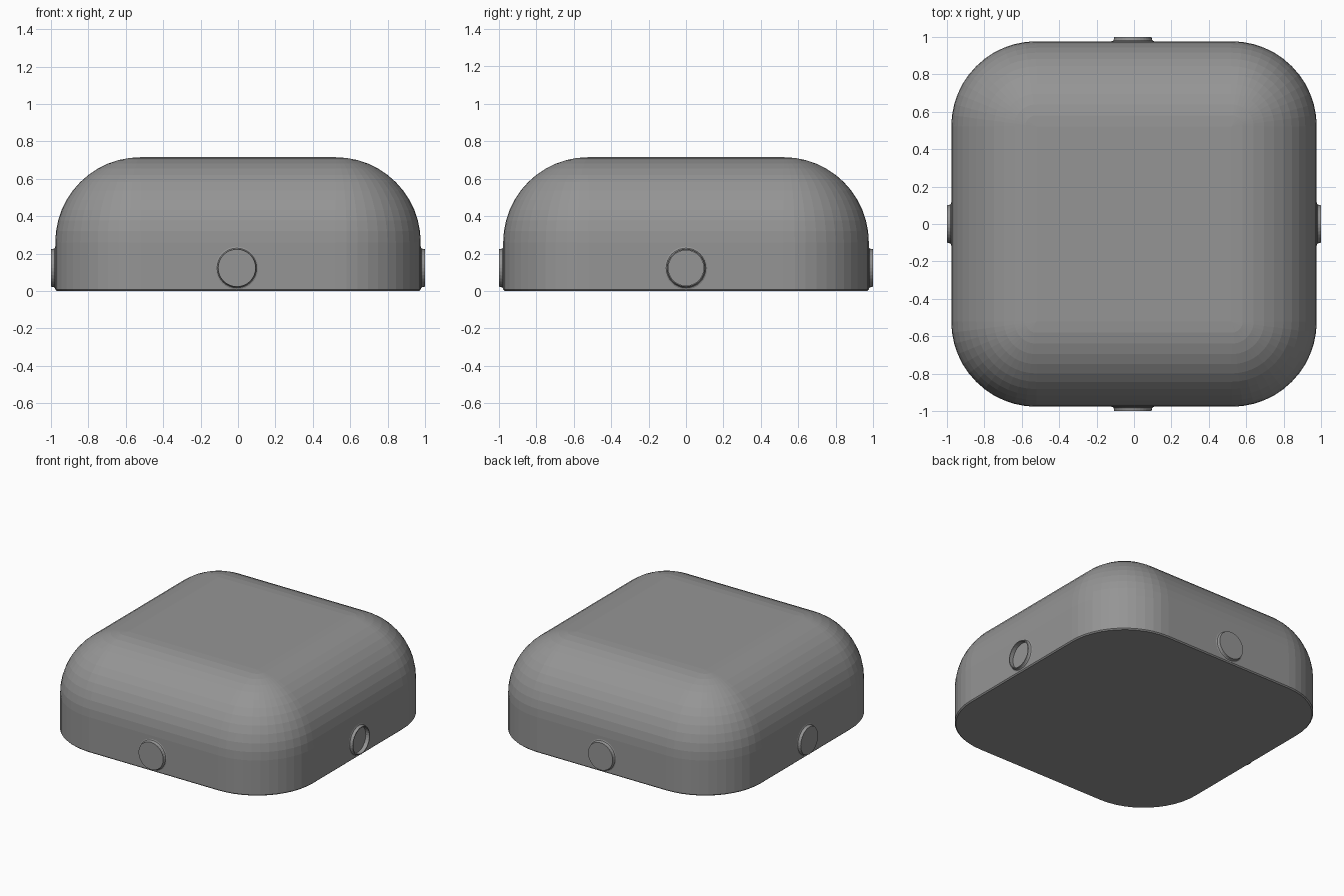
import bpy, bmesh, math
from mathutils import Matrix

if "Cube" in bpy.data.objects:
    bpy.data.objects.remove(bpy.data.objects["Cube"])

HALF, CORE, HEIGHT = 0.977, 0.522, 0.715
R = HALF - CORE          # shared radius of plan corners and top edge
SEG = 12                 # facets per quarter turn
PORT_Z = 0.123

grey = bpy.data.materials.new("mid_grey")
grey.diffuse_color = (0.3, 0.3, 0.3, 1)
grey.use_nodes = True
grey.node_tree.nodes["Principled BSDF"].inputs["Base Color"].default_value = grey.diffuse_color


def finish(name, bm):
    bmesh.ops.remove_doubles(bm, verts=bm.verts[:], dist=1e-5)
    bmesh.ops.recalc_face_normals(bm, faces=bm.faces[:])
    mesh = bpy.data.meshes.new(name)
    bm.to_mesh(mesh)
    bm.free()
    mesh.materials.append(grey)
    ob = bpy.data.objects.new(name, mesh)
    bpy.context.collection.objects.link(ob)
    return ob


def skin(bm, rings):
    for a, b in zip(rings, rings[1:]):
        n = len(a)
        for i in range(n):
            j = (i + 1) % n
            bm.faces.new((a[i], a[j], b[j], b[i]))


def rounded_ring(bm, r, z):
    """Rounded square around the fixed core, with corner radius r."""
    ring = []
    for q, (sx, sy) in enumerate(((1, 1), (-1, 1), (-1, -1), (1, -1))):
        for k in range(SEG + 1):
            t = (q + k / SEG) * math.pi / 2
            ring.append(bm.verts.new((sx * CORE + r * math.cos(t),
                                      sy * CORE + r * math.sin(t), z)))
    return ring


def lathe(name, profile, matrix, n=32):
    """Spin (radius, distance) pairs around x, capping both ends."""
    bm = bmesh.new()
    rings = [[bm.verts.new((d, r * math.cos(2 * math.pi * i / n),
                            r * math.sin(2 * math.pi * i / n))) for i in range(n)]
             for r, d in profile]
    skin(bm, rings)
    bm.faces.new(rings[0])
    bm.faces.new(rings[-1])
    bm.transform(matrix)
    return finish(name, bm)


# Body: flat base, tiny bottom bevel, vertical wall, rounded top
bm = bmesh.new()
levels = [(R - 0.008, 0), (R, 0.008)]
for k in range(SEG + 1):
    a = k / SEG * math.pi / 2
    levels.append((R * math.cos(a) if k < SEG else 0.0005,
                   HEIGHT - R + R * math.sin(a)))
rings = [rounded_ring(bm, r, z) for r, z in levels]
skin(bm, rings)
bm.faces.new(rings[0])
bm.faces.new(rings[-1])
body = finish("body", bm)

# Deep socket hole in the right side of the body
lift = Matrix.Translation((0, 0, PORT_Z))
cutter = lathe("socket_cutter", [(0.098, 0.6), (0.098, 1.1)], lift)
cutter.hide_render = True
mod = body.modifiers.new("socket_hole", 'BOOLEAN')
mod.operation = 'DIFFERENCE'
mod.solver = 'EXACT'
mod.object = cutter
bpy.context.view_layer.objects.active = body
bpy.ops.object.modifier_apply(modifier=mod.name)
bpy.data.objects.remove(cutter)

# Flared collar shared by all four round ports
collar = [(0.114, 0.970), (0.114, 0.977), (0.106, 0.980), (0.102, 0.987), (0.1, 1.0)]

# Open socket tube on the right
lathe("right_socket", collar + [(0.094, 1.0), (0.094, 0.62)], lift)

# Closed round buttons on the back, left and front
for name, quarter in (("back_button", 1), ("left_button", 2), ("front_button", 3)):
    shift = Matrix.Translation((-0.006 if quarter != 2 else 0, 0, 0))
    lathe(name, collar, shift @ lift @ Matrix.Rotation(quarter * math.pi / 2, 4, 'Z'))
bpy.data.objects["left_button"].location.x = 0
